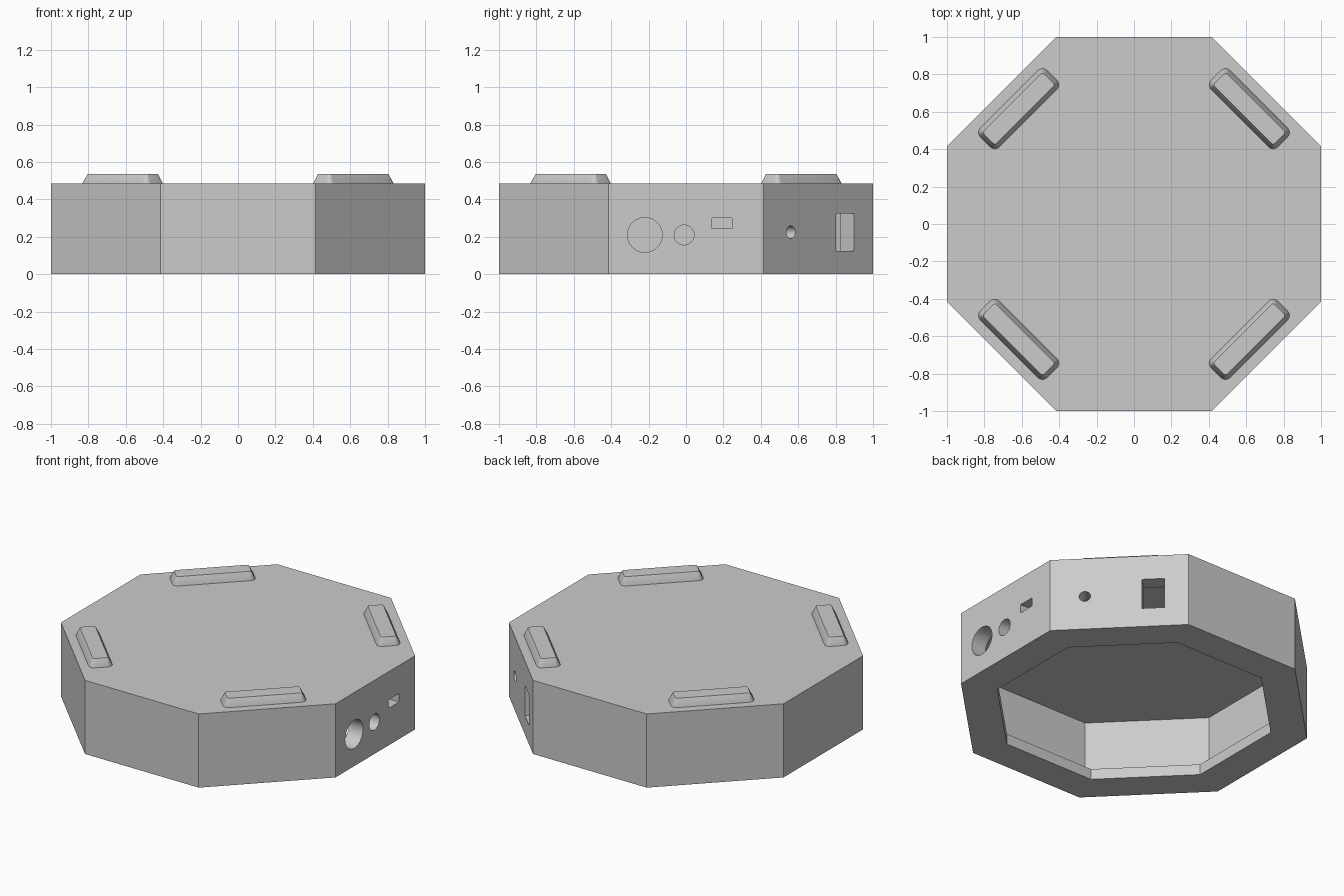
import bpy
import bmesh
from math import pi, cos, sin
from mathutils import Matrix, Vector

if "Cube" in bpy.data.objects:
    bpy.data.objects.remove(bpy.data.objects["Cube"], do_unlink=True)

grey = bpy.data.materials.new("plain_grey")
grey.use_nodes = True
GREY = (0.6, 0.6, 0.6, 1)
grey.diffuse_color = GREY
grey.node_tree.nodes["Principled BSDF"].inputs["Base Color"].default_value = GREY


def loft(name, rings, matrix=Matrix()):
    """Join equal-length rings of points into a closed, capped solid."""
    bm = bmesh.new()
    loops = [[bm.verts.new(p) for p in ring] for ring in rings]
    count = len(loops[0])
    for a, b in zip(loops, loops[1:]):
        for i in range(count):
            j = (i + 1) % count
            bm.faces.new((a[i], a[j], b[j], b[i]))
    bm.faces.new(loops[0])
    bm.faces.new(loops[-1])
    bmesh.ops.recalc_face_normals(bm, faces=bm.faces)
    bm.transform(matrix)
    mesh = bpy.data.meshes.new(name)
    bm.to_mesh(mesh)
    bm.free()
    mesh.materials.append(grey)
    obj = bpy.data.objects.new(name, mesh)
    bpy.context.collection.objects.link(obj)
    return obj


def octagon(apothem, z):
    radius = apothem / cos(pi / 8)
    angles = [pi / 8 + i * pi / 4 for i in range(8)]
    return [Vector((radius * cos(a), radius * sin(a), z)) for a in angles]


def rounded(half_x, half_y, radius, z, steps=6):
    """Rectangle outline with rounded corners."""
    points = []
    for corner, (sx, sy) in enumerate([(1, 1), (-1, 1), (-1, -1), (1, -1)]):
        for i in range(steps + 1):
            a = (corner + i / steps) * pi / 2
            points.append(Vector((sx * (half_x - radius) + radius * cos(a),
                                  sy * (half_y - radius) + radius * sin(a), z)))
    return points


# Housing: outer wall, underside lip, hollow inside and thin top
HEIGHT, WALL, LIP = 0.485, 0.895, 0.79
profile = [(1, HEIGHT), (1, 0), (LIP, 0), (LIP, 0.07), (WALL, 0.07), (WALL, 0.45)]
housing = loft("housing", [octagon(r, z) for r, z in profile])


def cut(outline, side_angle, along, z):
    """Cut an opening through the wall that faces side_angle."""
    place = (Matrix.Rotation(side_angle, 4, "Z")
             @ Matrix.Translation((0.95, along, z))
             @ Matrix(((0, 0, 1, 0), (1, 0, 0, 0), (0, 1, 0, 0), (0, 0, 0, 1))))
    rings = [[Vector((x, y, d)) for x, y in outline] for d in (-0.1, 0.1)]
    cutter = loft("opening_cutter", rings, place)
    cutter.hide_render = True
    mod = housing.modifiers.new("opening", "BOOLEAN")
    mod.operation, mod.solver, mod.object = "DIFFERENCE", "EXACT", cutter
    bpy.context.view_layer.objects.active = housing
    bpy.ops.object.modifier_apply(modifier=mod.name)
    bpy.data.objects.remove(cutter, do_unlink=True)


def circle(radius, sides=40):
    return [(radius * cos(2 * pi * i / sides), radius * sin(2 * pi * i / sides))
            for i in range(sides)]


def rectangle(half_x, half_y):
    return [(half_x, half_y), (-half_x, half_y), (-half_x, -half_y), (half_x, -half_y)]


# Openings in the left side wall
cut(circle(0.093), 0, -0.22, 0.21)
cut(circle(0.053), 0, -0.01, 0.21)
cut(rectangle(0.054, 0.028), 0, 0.193, 0.272)
# Openings in the back left corner wall
cut(circle(0.034), pi / 4, -0.207, 0.225)
cut(rectangle(0.067, 0.1), pi / 4, 0.203, 0.225)

# Tapered pads on the four corner sides
for number, side in enumerate(("back_left", "back_right", "front_right", "front_left")):
    place = (Matrix.Rotation(pi / 4 + number * pi / 2, 4, "Z")
             @ Matrix.Translation((0.872, 0, 0)))
    rings = [rounded(0.072, 0.252, 0.035, HEIGHT - 0.005),
             rounded(0.072, 0.252, 0.035, HEIGHT),
             rounded(0.047, 0.227, 0.012, 0.535)]
    loft("pad_" + side, rings, place)

# Smooth the round surfaces and keep the edges crisp
bpy.ops.object.select_all(action="DESELECT")
for obj in bpy.context.collection.objects:
    if obj.type == "MESH" and (obj == housing or obj.name.startswith("pad_")):
        obj.select_set(True)
bpy.context.view_layer.objects.active = housing
bpy.ops.object.shade_smooth_by_angle(angle=pi / 6)
